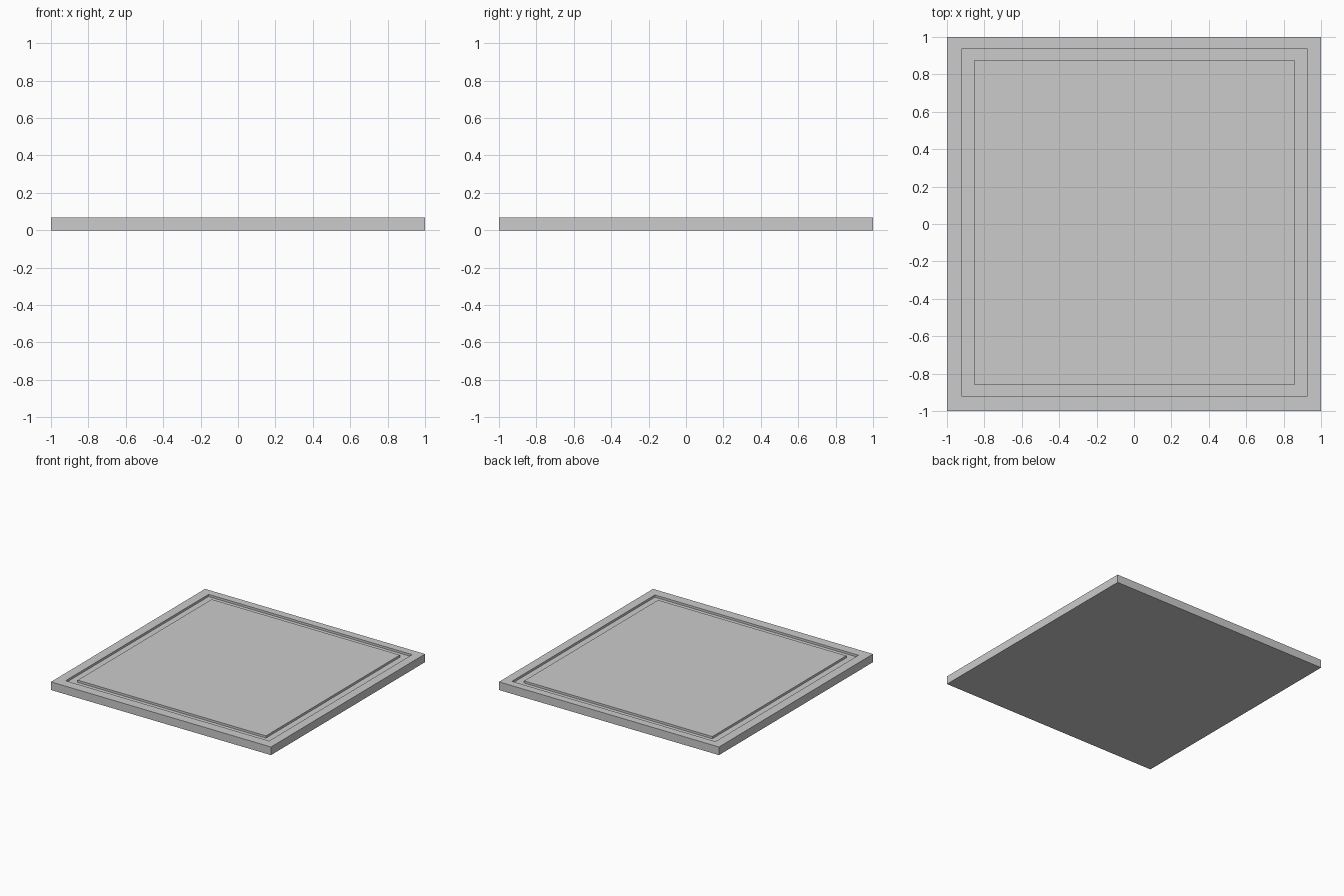
import bpy, bmesh

if "Cube" in bpy.data.objects:
    bpy.data.objects.remove(bpy.data.objects["Cube"])

H, DEPTH = 0.067, 0.018

# Rectangular rings from the underside up, across the juice groove: x0, x1, y0, y1, z
outer = (-1, 1, -1, 1)
groove_out = (-0.923, 0.927, -0.92, 0.936)
groove_in = (-0.854, 0.857, -0.861, 0.878)
sections = [(outer, 0), (outer, H), (groove_out, H), (groove_out, H - DEPTH),
            (groove_in, H - DEPTH), (groove_in, H)]

bm = bmesh.new()
rings = []
for (x0, x1, y0, y1), z in sections:
    corners = ((x0, y0), (x1, y0), (x1, y1), (x0, y1))
    rings.append([bm.verts.new((x, y, z)) for x, y in corners])

# Bottom, walls and groove, raised centre panel
bm.faces.new(rings[0][::-1])
for a, b in zip(rings, rings[1:]):
    for i in range(4):
        j = (i + 1) % 4
        bm.faces.new((a[i], a[j], b[j], b[i]))
bm.faces.new(rings[-1])
bmesh.ops.recalc_face_normals(bm, faces=bm.faces[:])

mesh = bpy.data.meshes.new("grooved_board")
bm.to_mesh(mesh)
bm.free()
board = bpy.data.objects.new("grooved_board", mesh)
bpy.context.collection.objects.link(board)
